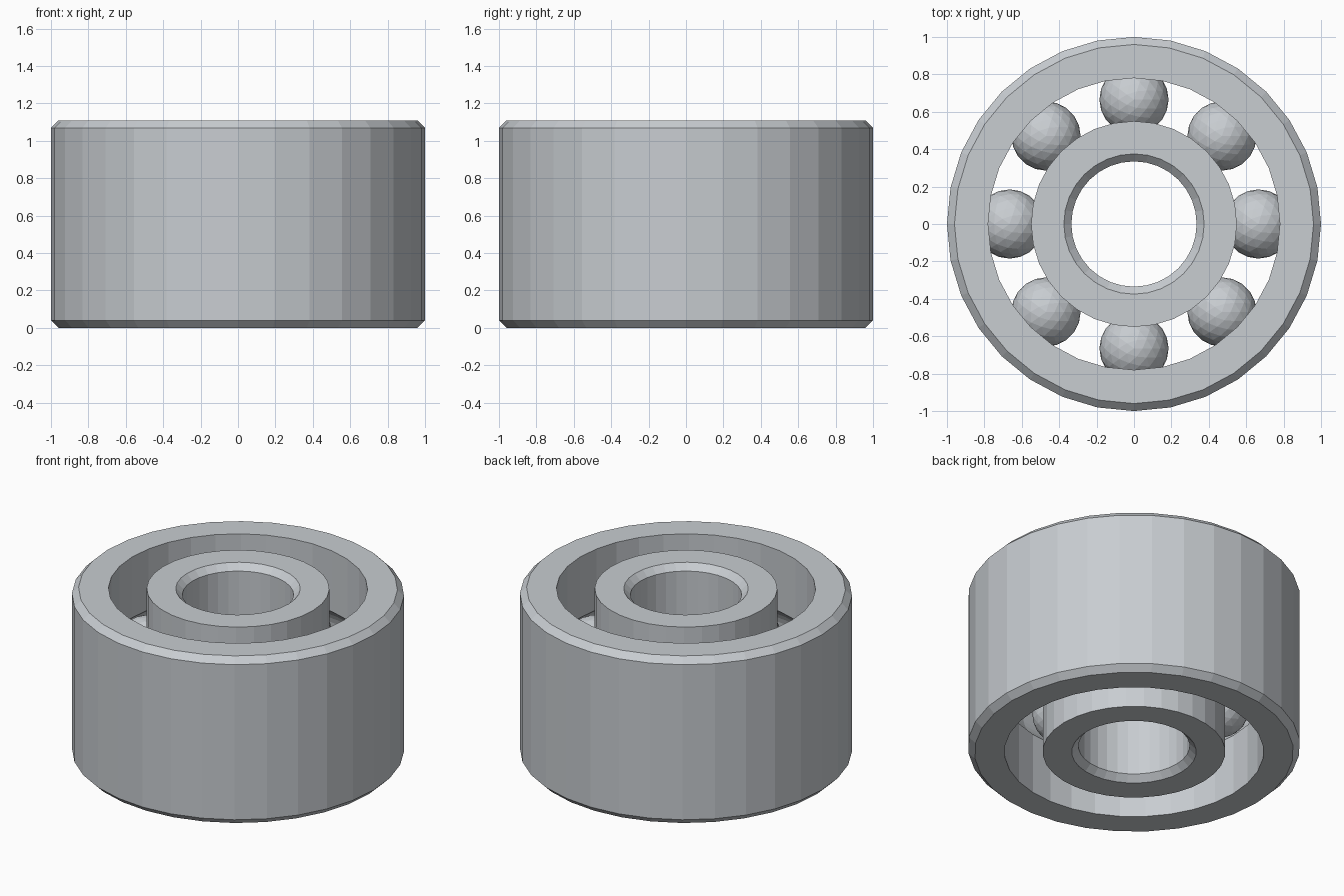
import bpy
import bmesh
from math import sin, cos, pi, atan2, asin

HEIGHT = 1.11
MID = HEIGHT / 2
SIDES = 32
CHAMFER = 0.04
BALL_RADIUS = 0.185
GROOVE_RADIUS = 0.19
PITCH = 0.665          # distance of the balls from the axis
BALLS = 8

cube = bpy.data.objects.get("Cube")
if cube:
    bpy.data.objects.remove(cube, do_unlink=True)

steel = bpy.data.materials.new("steel grey")
steel.use_nodes = True
colour = (0.58, 0.61, 0.64, 1)
steel.diffuse_color = colour
steel.node_tree.nodes["Principled BSDF"].inputs["Base Color"].default_value = colour


def add_object(name, bm):
    mesh = bpy.data.meshes.new(name)
    bm.to_mesh(mesh)
    bm.free()
    mesh.materials.append(steel)
    obj = bpy.data.objects.new(name, mesh)
    bpy.context.collection.objects.link(obj)
    return obj


def groove(wall, steps=10):
    """Points of the ball track cut into a wall, from low to high."""
    offset = wall - PITCH
    side = 1 if offset > 0 else -1
    half = pi / 2 - asin(abs(offset) / GROOVE_RADIUS)
    angles = [half * (2 * i / steps - 1) for i in range(steps + 1)]
    return [(PITCH + side * GROOVE_RADIUS * cos(a), MID + GROOVE_RADIUS * sin(a))
            for a in angles]


def lathe(name, profile):
    """Revolve a closed (radius, height) profile about the z axis."""
    bm = bmesh.new()
    loops = []
    for k in range(SIDES):
        a = 2 * pi * k / SIDES
        loops.append([bm.verts.new((r * cos(a), r * sin(a), z)) for r, z in profile])
    n = len(profile)
    for k in range(SIDES):
        here, after = loops[k], loops[(k + 1) % SIDES]
        for i in range(n):
            j = (i + 1) % n
            bm.faces.new((here[i], after[i], after[j], here[j]))
    bmesh.ops.recalc_face_normals(bm, faces=bm.faces)
    return add_object(name, bm)


# Outer ring: chamfered outside, ball track inside
outer, race = 1.0, 0.78
lathe("outer_ring", [
    (outer - CHAMFER, 0), (outer, CHAMFER),
    (outer, HEIGHT - CHAMFER), (outer - CHAMFER, HEIGHT),
    (race, HEIGHT), *reversed(groove(race)), (race, 0)])

# Inner ring: ball track outside, chamfered bore
bore, hub = 0.335, 0.55
lathe("inner_ring", [
    (hub, 0), *groove(hub), (hub, HEIGHT),
    (bore + CHAMFER, HEIGHT), (bore, HEIGHT - CHAMFER),
    (bore, CHAMFER), (bore + CHAMFER, 0)])

# Balls evenly spaced in the track
for k in range(BALLS):
    a = 2 * pi * k / BALLS
    bm = bmesh.new()
    bmesh.ops.create_icosphere(bm, subdivisions=3, radius=BALL_RADIUS)
    ball = add_object(f"ball_{k + 1}", bm)
    ball.location = (PITCH * cos(a), PITCH * sin(a), MID)
